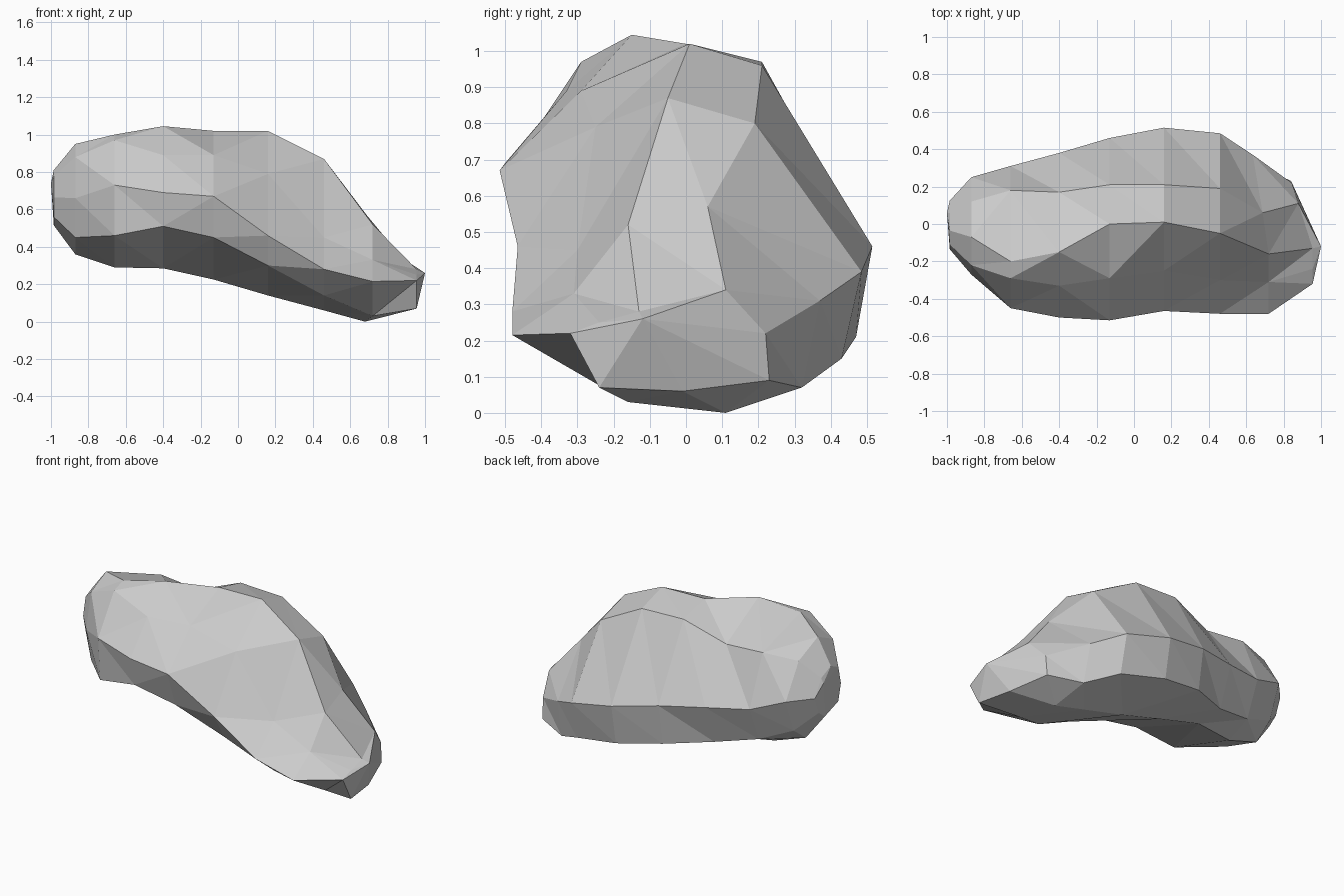
import bpy, bmesh

# Cross-sections along x: (y, z) from top, down the front, under, up the back
SECTIONS = {
    -0.87: [(-.07, .95), (-.22, .88), (-.27, .66), (-.22, .45), (.05, .36), (.17, .45), (.25, .66), (.12, .87)],
    -0.66: [(-.20, 1.0), (-.29, .97), (-.45, .73), (-.43, .46), (.06, .29), (.22, .36), (.31, .58), (.18, .89)],
    -0.40: [(-.15, 1.045), (-.33, .89), (-.50, .69), (-.46, .51), (.10, .285), (.29, .30), (.38, .55), (.17, .87)],
    -0.13: [(0, 1.02), (-.29, .89), (-.515, .67), (-.44, .45), (.08, .225), (.42, .265), (.46, .52), (.21, .97)],
    0.16: [(.01, 1.02), (-.25, .79), (-.465, .46), (-.37, .30), (.09, .14), (.47, .21), (.515, .46), (.21, .96)],
    0.46: [(-.05, .87), (-.30, .45), (-.48, .28), (-.30, .14), (.10, .06), (.43, .15), (.485, .39), (.19, .80)],
    0.72: [(-.16, .52), (-.31, .33), (-.48, .215), (-.16, .03), (.11, 0), (.32, .07), (.37, .31), (.06, .57)],
    0.955: [(-.13, .28), (-.24, .25), (-.32, .22), (-.24, .07), (-.01, .06), (.23, .09), (.22, .22), (.11, .34)],
}
SKEW = {0.72: .17, 0.955: .32}      # the right end slants back toward +y

# Rock body: loft the sections
bm = bmesh.new()
# blunt left end, a reduced copy of the first section
first = SECTIONS[-0.87]
rings = [[bm.verts.new((-.985, y * .5, .67 + (z - .67) * .5)) for y, z in first]]
for x, pts in SECTIONS.items():
    k = SKEW.get(x, 0)
    rings.append([bm.verts.new((x - k * max(0, y + .13), y, z)) for y, z in pts])
n = len(first)
for a, b in zip(rings, rings[1:]):
    for i in range(n):
        j = (i + 1) % n
        bm.faces.new((a[i], a[j], b[j], b[i]))

# Close each end on a blunt tip
for tip, ring in (((-1, .06, .74), rings[0]), ((1, -.12, .26), rings[-1])):
    v = bm.verts.new(tip)
    for i in range(n):
        bm.faces.new((v, ring[i], ring[(i + 1) % n]))

# Break the surface into flat triangular facets
bmesh.ops.triangulate(bm, faces=bm.faces[:], quad_method='SHORT_EDGE')
bmesh.ops.recalc_face_normals(bm, faces=bm.faces[:])

mesh = bpy.data.meshes.new("rock")
bm.to_mesh(mesh)
bm.free()
rock = bpy.data.objects.new("rock", mesh)
bpy.context.collection.objects.link(rock)
